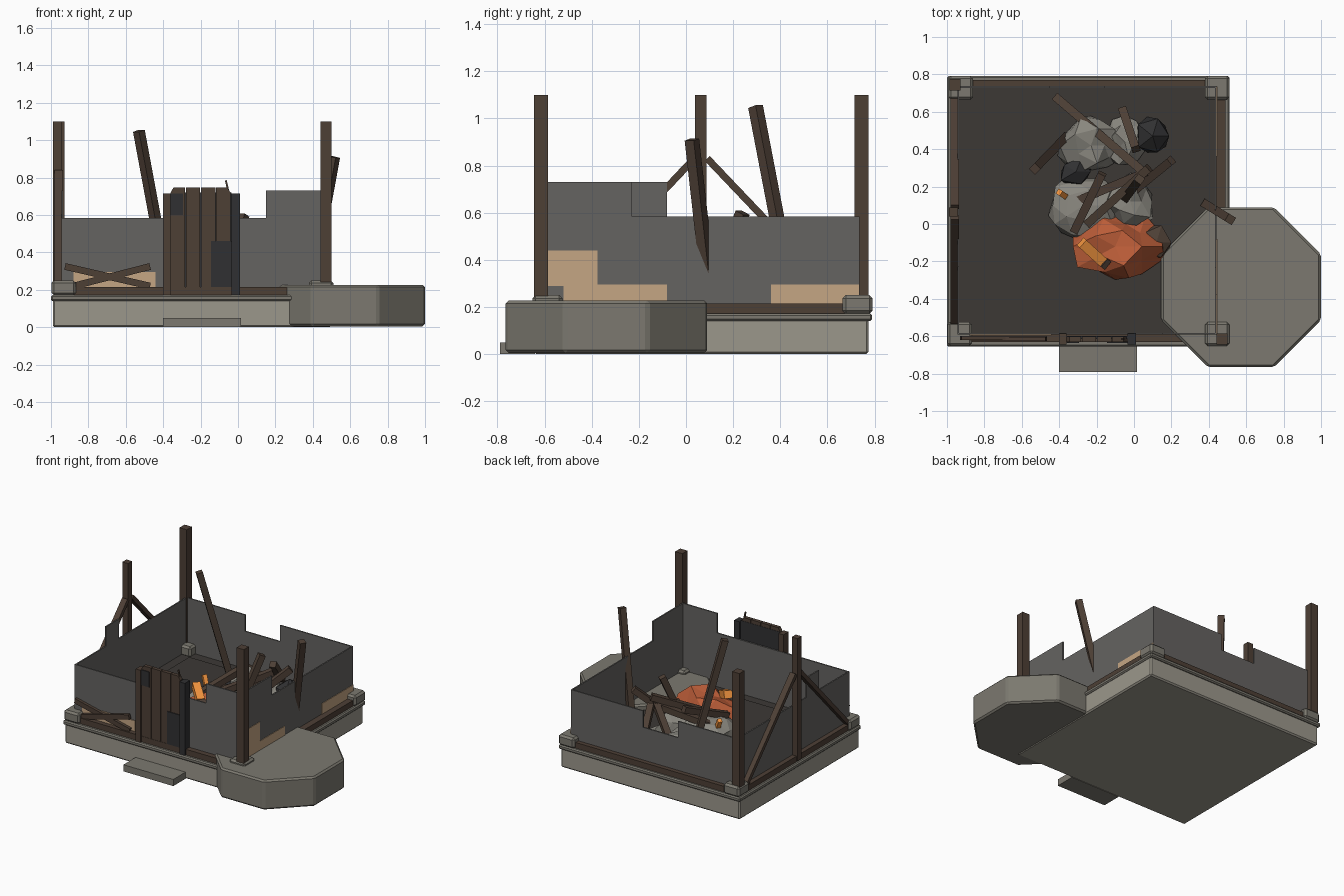
import bpy, bmesh, math, random
from mathutils import Vector

if "Cube" in bpy.data.objects:
    bpy.data.objects.remove(bpy.data.objects["Cube"])

random.seed(4)

def mat(name, r, g, b):
    m = bpy.data.materials.new(name)
    m.diffuse_color = (r, g, b, 1)
    m.use_nodes = True
    m.node_tree.nodes["Principled BSDF"].inputs["Base Color"].default_value = m.diffuse_color
    return m

WOOD = mat("wood", .075, .05, .036)
STONE = mat("stone", .2, .19, .16)
PALE = mat("pale_stone", .33, .31, .26)
WALL = mat("wall", .13, .125, .12)
FLOOR = mat("floor", .045, .04, .036)
CHAR = mat("char", .03, .03, .032)
PLASTER = mat("plaster", .56, .38, .23)
EMBER = mat("ember", .5, .11, .04)
GLOW = mat("glow", .9, .3, .05)
ASH = mat("ash", .25, .24, .21)

def finish(name, bm, m, bevel=0):
    bmesh.ops.recalc_face_normals(bm, faces=bm.faces)
    me = bpy.data.meshes.new(name)
    bm.to_mesh(me)
    bm.free()
    me.materials.append(m)
    ob = bpy.data.objects.new(name, me)
    bpy.context.collection.objects.link(ob)
    if bevel:
        b = ob.modifiers.new("bevel", 'BEVEL')
        b.width, b.segments = bevel, 1
    return ob

def box(name, x0, x1, y0, y1, z0, z1, m, bevel=0):
    bm = bmesh.new()
    bmesh.ops.create_cube(bm, size=1)
    for v in bm.verts:
        v.co = ((x0 + x1) / 2 + v.co.x * (x1 - x0), (y0 + y1) / 2 + v.co.y * (y1 - y0),
                (z0 + z1) / 2 + v.co.z * (z1 - z0))
    return finish(name, bm, m, bevel)

def beam(name, a, b, m=WOOD, w=.045, t=.045):
    """Square timber running from point a to point b."""
    a, b = Vector(a), Vector(b)
    bm = bmesh.new()
    bmesh.ops.create_cube(bm, size=1)
    for v in bm.verts:
        v.co = (v.co.x * w, v.co.y * t, v.co.z * (b - a).length)
    ob = finish(name, bm, m)
    ob.location = (a + b) / 2
    ob.rotation_mode = 'QUATERNION'
    ob.rotation_quaternion = (b - a).to_track_quat('Z', 'Y')
    return ob

def prism(name, pts, to3d, depth, m, bevel=0):
    """Extrude a 2D outline; to3d maps (u, v, d) to a point."""
    bm = bmesh.new()
    f = bm.faces.new([bm.verts.new(to3d(u, v, 0)) for u, v in pts])
    ext = bmesh.ops.extrude_face_region(bm, geom=[f])
    off = Vector(to3d(0, 0, depth)) - Vector(to3d(0, 0, 0))
    bmesh.ops.translate(bm, vec=off, verts=[g for g in ext["geom"] if isinstance(g, bmesh.types.BMVert)])
    return finish(name, bm, m, bevel)

def rock(name, c, r, m, sub=2, rough=.2):
    bm = bmesh.new()
    bmesh.ops.create_icosphere(bm, subdivisions=sub, radius=1)
    for v in bm.verts:
        k = 1 + random.uniform(-rough, rough)
        v.co = [max(c[i] + v.co[i] * r[i] * k, .185 if i == 2 else -9) for i in range(3)]
    return finish(name, bm, m)

# Foundation, cap band, step and octagonal turret base
box("foundation", -.99, .5, -.645, .775, 0, .15, PALE, .01)
box("foundation_cap", -1, .51, -.655, .79, .14, .172, STONE, .008)
box("door_step", -.4, .015, -.79, -.64, 0, .05, STONE)
octagon = [(.572 + .462 * math.cos(math.radians(22.5 + 45 * i)),
            -.338 + .462 * math.sin(math.radians(22.5 + 45 * i))) for i in range(8)]
prism("octagon_base", octagon, lambda u, v, d: (u, v, .005 + d), .222, STONE, .012)

# Floor and sills
box("floor", -.94, .44, -.59, .735, .165, .18, FLOOR)
box("inner_floor", -.86, .37, -.51, .65, .17, .186, FLOOR)
box("front_sill", -.93, .46, -.632, -.592, .17, .215, WOOD)
box("back_sill", -.93, .46, .735, .77, .17, .215, WOOD)
box("left_sill", -.98, -.94, -.56, .7, .17, .215, WOOD)
box("right_sill", .44, .49, -.56, .7, .17, .215, WOOD)

# Broken walls as stepped outlines
T = .01
front = [(-.945, .17), (.44, .17), (.44, .73), (.15, .73), (.15, .583), (-.945, .583)]
back = [(-.945, .17), (.44, .17), (.44, .583), (-.16, .583), (-.16, .46), (-.45, .46), (-.45, .583), (-.945, .583)]
left = [(-.59, .17), (.735, .17), (.735, .583), (-.08, .583), (-.08, .73), (-.23, .73), (-.23, .583), (-.59, .583)]
right = [(-.59, .17), (.735, .17), (.735, .583), (-.23, .583), (-.23, .73), (-.59, .73)]
prism("front_wall", front, lambda u, v, d: (u, -.592 + d, v), T, WALL)
prism("back_wall", back, lambda u, v, d: (u, .737 - d, v), T, WALL)
prism("left_wall", left, lambda u, v, d: (-.945 + d, u, v), T, WALL)
prism("right_wall", right, lambda u, v, d: (.442 - d, u, v), T, WALL)

# Exposed plaster patches
box("front_plaster", -.88, -.44, -.597, -.59, .21, .295, PLASTER)
plaster = [(-.52, .21), (-.08, .21), (-.08, .295), (-.375, .295), (-.375, .44),
           (-.588, .44), (-.588, .29), (-.52, .29)]
prism("right_plaster", plaster, lambda u, v, d: (.44 + d, u, v), .006, PLASTER)
box("right_back_plaster", .44, .446, .36, .735, .21, .295, PLASTER)

# Corner stones and surviving posts
for n, x, y, z in (("front_left", -.932, -.588, .17), ("back_left", -.927, .728, .17),
                   ("back_right", .445, .728, .17), ("front_right", .445, -.588, .2)):
    box(n + "_corner_stone", x - .066, x + .066, y - .064, y + .064, z, .25, STONE, .014)
for n, x, y in (("front_right", .47, -.615), ("back_left", -.957, .745), ("left_middle", -.965, .063)):
    w = .024 if n == "left_middle" else .03
    box(n + "_post", x - w, x + w, y - w, y + w, .18, 1.1, WOOD)

# Braces on the left side and the front
beam("left_brace_front", (-.958, -.55, .21), (-.958, .035, .83), w=.045, t=.03)
beam("left_brace_back", (-.958, .68, .21), (-.958, .09, .83), w=.045, t=.03)
beam("front_cross_a", (-.925, -.61, .325), (-.47, -.61, .22), w=.022, t=.036)
beam("front_cross_b", (-.88, -.615, .22), (-.47, -.615, .325), w=.022, t=.036)

# Door: jambs, planks, burnt patches
box("door_jamb_left", -.4, -.36, -.645, -.585, .17, .715, WOOD)
box("door_jamb_right", -.035, .01, -.645, -.585, .17, .715, CHAR)
for i in range(4):
    x0 = -.36 + i * .081
    tops = [.72 if i == 0 else .747, .72 if i == 3 else .747]
    pts = [(x0, .17), (x0 + .077, .17), (x0 + .077, tops[1]), (x0 + .06, .747), (x0 + .015, .747), (x0, tops[0])]
    prism("door_plank", pts, lambda u, v, d: (u, -.63 + d, v), .028, WOOD)
box("door_backing", -.36, -.035, -.615, -.6, .17, .72, CHAR)
box("door_burn_low", -.145, -.035, -.636, -.628, .215, .46, CHAR)
box("door_burn_high", -.36, -.295, -.636, -.628, .6, .715, CHAR)
beam("door_splinter", (-.05, -.615, .72), (-.065, -.615, .785), w=.01, t=.01)

# Rubble heap
rock("rubble_front", (-.27, .1, .2), (.19, .17, .12), ASH)
rock("rubble_back", (-.23, .42, .2), (.17, .16, .14), ASH)
rock("rubble_middle", (-.02, .12, .2), (.14, .15, .15), ASH)
rock("rubble_side", (-.05, .44, .2), (.1, .13, .1), ASH)
rock("ember_heap", (-.1, -.12, .2), (.24, .18, .2), EMBER)
rock("char_back", (.1, .47, .24), (.1, .11, .1), CHAR, 1, .1)
rock("char_left", (-.31, .28, .24), (.1, .08, .09), CHAR, 1)
rock("char_right", (.12, -.1, .22), (.09, .1, .08), WOOD, 1)

# Fallen and leaning timbers
for a, b in (((-.53, .295, 1.05), (-.37, .46, .19)), ((.515, .025, .91), (.385, .105, .2)),
             ((-.42, .68, .22), (.06, .27, .4)), ((.2, .34, .5), (-.07, .12, .22)),
             ((-.36, .1, .26), (.07, .28, .4)), ((-.32, -.04, .3), (-.17, .27, .42)),
             ((-.06, .61, .25), (.01, .4, .46)), ((-.25, 0, .3), (.08, .3, .46)),
             ((-.06, .12, .25), (.03, .24, .6))):
    beam("fallen_timber", a, b)
beam("glowing_timber", (-.28, -.1, .42), (-.17, -.2, .36), GLOW, .055, .055)
beam("glowing_timber_end", (-.17, -.2, .36), (-.15, -.215, .345), WOOD, .056, .056)
beam("glowing_stub", (-.4, .17, .36), (-.37, .15, .3), GLOW, .03, .03)
